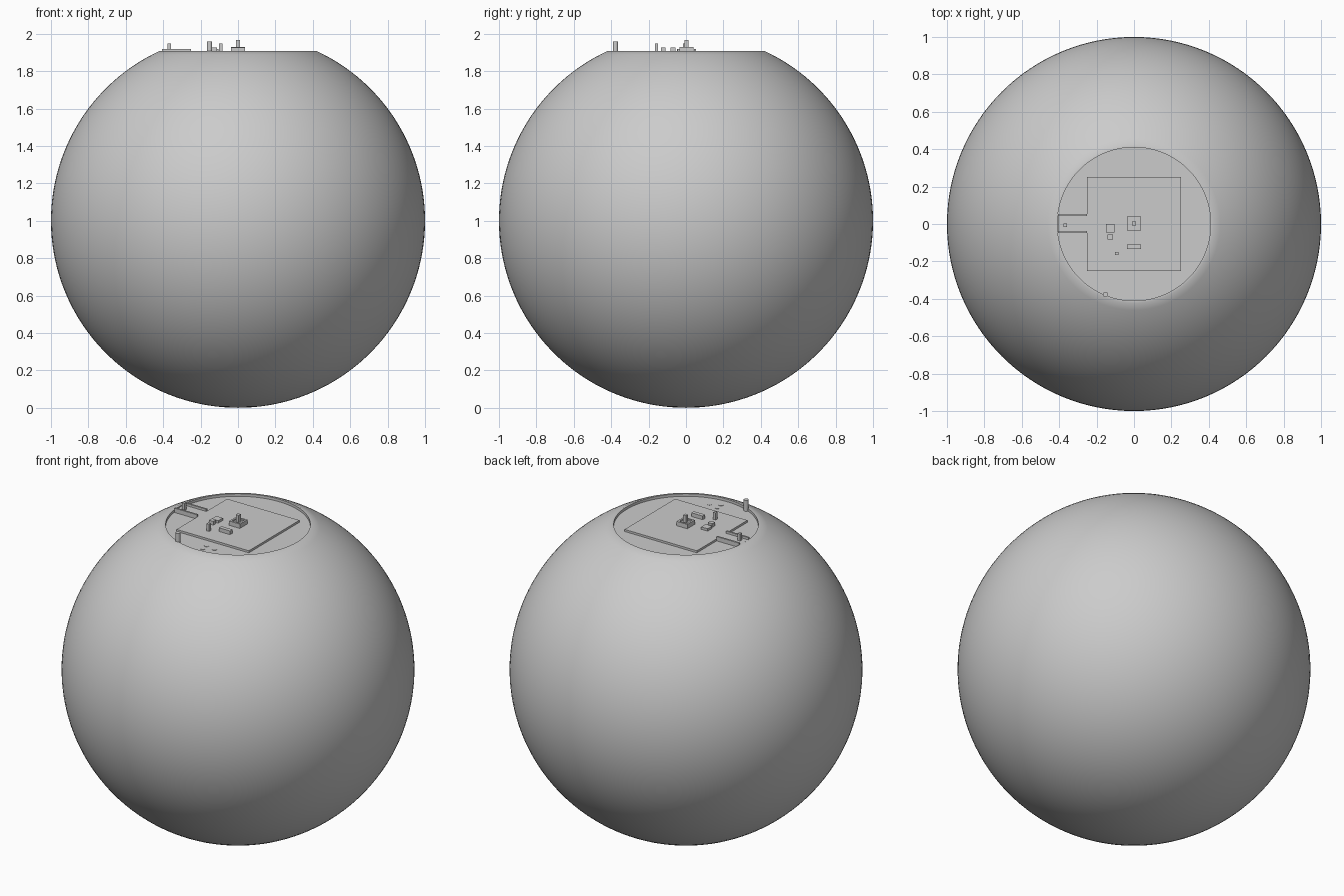
import bpy, bmesh, math

if "Cube" in bpy.data.objects:
    bpy.data.objects.remove(bpy.data.objects["Cube"])

FLOOR = 1.89     # sunken round floor
DECK = 1.903     # top of the square platform


def finish(name, bm, smooth=False):
    bmesh.ops.recalc_face_normals(bm, faces=bm.faces)
    mesh = bpy.data.meshes.new(name)
    bm.to_mesh(mesh)
    bm.free()
    ob = bpy.data.objects.new(name, mesh)
    bpy.context.collection.objects.link(ob)
    if smooth:
        bpy.ops.object.select_all(action='DESELECT')
        ob.select_set(True)
        bpy.context.view_layer.objects.active = ob
        bpy.ops.object.shade_smooth_by_angle(angle=math.radians(30))
    return ob


def box(name, x0, x1, y0, y1, z0, z1, recess=None):
    bm = bmesh.new()
    bmesh.ops.create_cube(bm, size=1)
    for v in bm.verts:
        v.co = (x0 if v.co.x < 0 else x1, y0 if v.co.y < 0 else y1, z0 if v.co.z < 0 else z1)
    if recess:
        bm.normal_update()
        top = max(bm.faces, key=lambda f: f.calc_center_median().z)
        bmesh.ops.inset_region(bm, faces=[top], thickness=recess[0])
        inner = bmesh.ops.extrude_discrete_faces(bm, faces=[top])['faces'][0]
        for v in inner.verts:
            v.co.z -= recess[1]
    return finish(name, bm)


def disc(name, x, y, r, z0, z1, sides=20):
    bm = bmesh.new()
    bmesh.ops.create_cone(bm, cap_ends=True, segments=sides, radius1=r, radius2=r, depth=z1 - z0)
    bmesh.ops.translate(bm, verts=bm.verts, vec=(x, y, (z0 + z1) / 2))
    return finish(name, bm, True)


# Truncated globe with a flat rim and a sunken floor, lathed
rim_r = 0.423
rim_a = math.pi - math.asin(rim_r)
rings = 64
profile = [(math.sin(rim_a * i / rings), 1 - math.cos(rim_a * i / rings)) for i in range(rings + 1)]
profile += [(0.41, profile[-1][1]), (0.41, FLOOR), (0, FLOOR)]
bm = bmesh.new()
verts = [bm.verts.new((r, 0, z)) for r, z in profile]
edges = [bm.edges.new(pair) for pair in zip(verts, verts[1:])]
bmesh.ops.spin(bm, geom=verts + edges, cent=(0, 0, 0), axis=(0, 0, 1),
               angle=2 * math.pi, steps=128)
bmesh.ops.remove_doubles(bm, verts=bm.verts, dist=1e-4)
finish("globe", bm, True)

# Square platform with its entrance path and side rails
box("platform", -0.25, 0.25, -0.25, 0.25, FLOOR - 0.01, DECK)
box("entrance_path", -0.405, -0.25, -0.04, 0.045, FLOOR - 0.01, DECK)
for side, y in (("front", -0.048), ("back", 0.043)):
    box(side + "_rail", -0.405, -0.25, y, y + 0.011, FLOOR, 1.917)

# Basin with a post in the middle
box("basin", -0.037, 0.037, -0.034, 0.04, DECK - 0.005, 1.93, recess=(0.016, 0.008))
box("basin_post", -0.01, 0.01, -0.007, 0.013, DECK, 1.967)

# Small blocks and posts on the platform
for name, x, y, w, d, top in (
        ("low_block", -0.127, -0.023, 0.045, 0.045, 1.918),
        ("small_block", -0.127, -0.07, 0.03, 0.028, 1.926),
        ("bench", 0.0, -0.122, 0.077, 0.025, 1.926),
        ("inner_post", -0.092, -0.158, 0.018, 0.018, 1.947),
        ("entrance_post", -0.367, -0.006, 0.018, 0.018, 1.947)):
    box(name, x - w / 2, x + w / 2, y - d / 2, y + d / 2, DECK - 0.005, top)

# Round post at the rim and flat floor markers
disc("rim_post", -0.152, -0.377, 0.014, FLOOR, 1.958)
for i, (x, y) in enumerate(((0.0, -0.31), (0.065, -0.325), (0.006, -0.355))):
    disc("floor_marker_%d" % (i + 1), x, y, 0.014, FLOOR - 0.002, FLOOR + 0.002)
